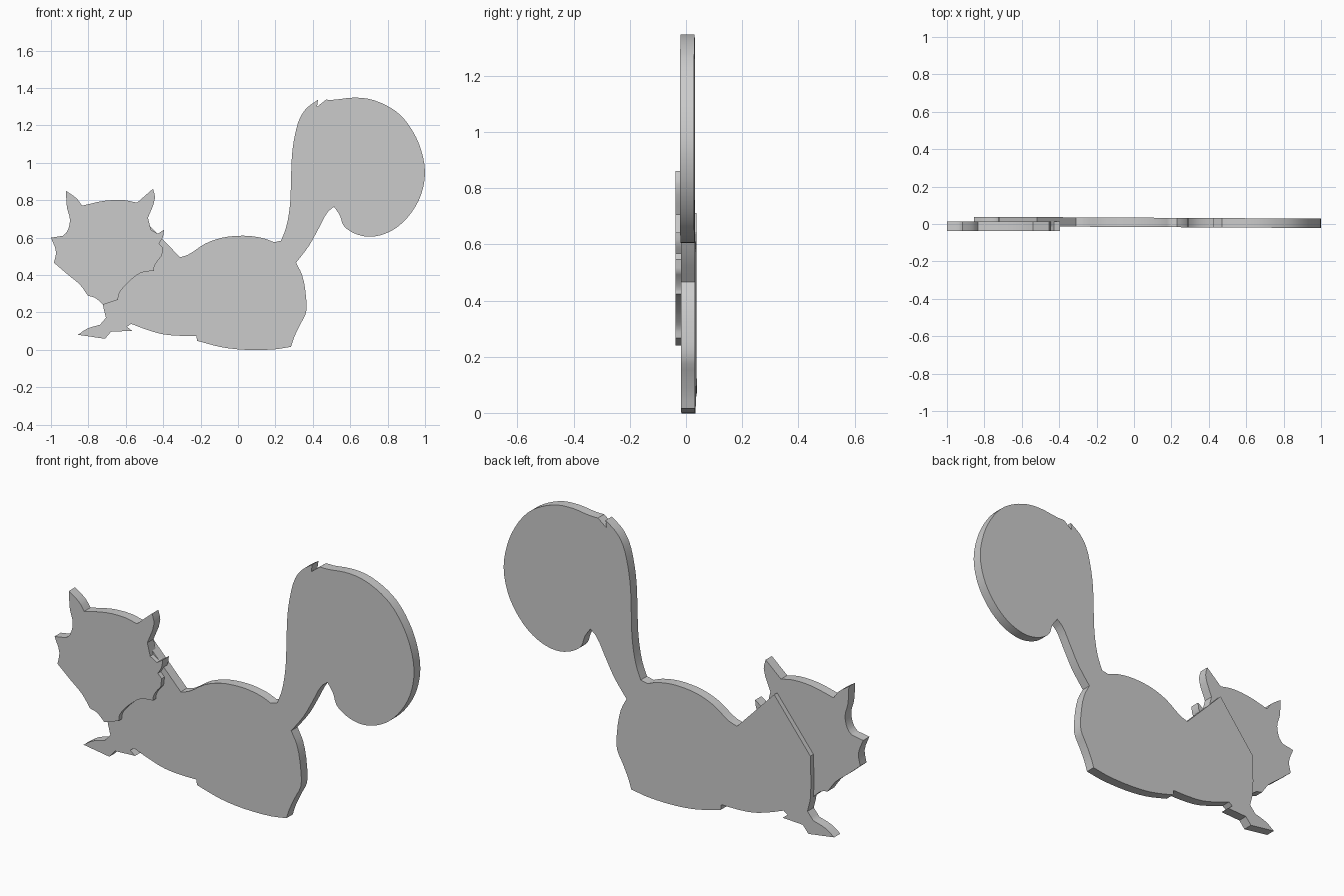
import bpy, bmesh, math
from mathutils import Vector

if "Cube" in bpy.data.objects:
    bpy.data.objects.remove(bpy.data.objects["Cube"])

UNIT = 187.0          # drawing units per model unit
ORIGIN = (238, 350)   # drawing position of x = 0, z = 0

# Body and tail outline, clockwise from the notch on top of the tail
BODY = [(318, 100), (317, 107), (326, 100), (334, 100), (352, 98), (368, 99), (385, 105),
        (400, 115), (413, 132), (421, 150), (425, 173), (421, 195), (412, 212), (399, 226),
        (385, 234), (370, 237), (358, 235), (348, 230), (343, 225), (340, 216), (334, 207),
        (328, 212), (319, 228), (309, 246), (296, 263), (302, 275), (306, 297), (306, 313),
        (300, 325), (294, 338), (291, 347), (275, 349.5), (245, 350), (222, 347.5),
        (197, 341), (196.5, 336), (180, 336), (163, 334.5), (147, 330), (131, 324),
        (127, 327), (132, 331), (111, 332), (105, 339), (78, 335), (87, 329), (100, 325),
        (106, 318), (103, 305), (103, 265), (141, 217), (180, 257.5), (188, 255), (205, 244),
        (222, 238), (240, 236), (252, 236.5), (265, 239), (274, 242.5), (281, 241),
        (286, 228), (290, 205), (291, 180), (292, 155), (295, 135), (300, 118), (307, 108)]

# Head outline, clockwise from the left ear tip
HEAD = [(66, 191), (77, 199), (82, 206), (105, 201), (125, 200.5), (137, 203), (153, 189),
        (155, 198), (148, 218), (151, 230), (158, 234), (164, 230), (163, 237), (159, 244),
        (163, 248), (162, 256), (157, 262), (154, 268), (154, 271), (141, 273), (130, 281),
        (124, 287), (119, 294), (118, 300), (103, 305), (95, 298), (88, 296), (80, 285),
        (68, 275), (54, 263), (56, 252), (51, 238), (63, 236), (67, 232), (70, 220), (67, 208)]

grey = bpy.data.materials.new("plain grey")
grey.diffuse_color = (0.6, 0.6, 0.6, 1)
grey.use_nodes = True
grey.node_tree.nodes["Principled BSDF"].inputs["Base Color"].default_value = grey.diffuse_color


def smooth_outline(points, steps=3):
    """Round gentle bends with Hermite segments and keep sharp corners."""
    p = [Vector(((x - ORIGIN[0]) / UNIT, (ORIGIN[1] - z) / UNIT)) for x, z in points]
    n = len(p)

    def tangent(i, chord):
        a, b = p[i] - p[i - 1], p[(i + 1) % n] - p[i]
        if a.angle(b) > math.radians(32):
            return chord
        return (a.normalized() + b.normalized()).normalized() * chord.length

    out = []
    for i in range(n):
        j = (i + 1) % n
        chord = p[j] - p[i]
        t0, t1 = tangent(i, chord), tangent(j, chord)
        for k in range(steps):
            t = k / steps
            out.append(p[i] * (2*t**3 - 3*t**2 + 1) + t0 * (t**3 - 2*t**2 + t)
                       + p[j] * (3*t**2 - 2*t**3) + t1 * (t**3 - t**2))
    return out


def plate(name, points, y_mid, slope, thickness=0.05):
    """Flat cut-out standing in xz, its mid plane at y_mid + slope * x."""
    bm = bmesh.new()
    outline = smooth_outline(points)
    rings = [[bm.verts.new((v.x, y_mid + slope * v.x + s * thickness / 2, v.y)) for v in outline]
             for s in (-1, 1)]
    front, back = rings
    bm.faces.new(front)
    bm.faces.new(back[::-1])
    for i in range(len(front)):
        bm.faces.new((front[i - 1], front[i], back[i], back[i - 1]))
    bmesh.ops.recalc_face_normals(bm, faces=bm.faces)
    mesh = bpy.data.meshes.new(name)
    bm.to_mesh(mesh)
    bm.free()
    mesh.materials.append(grey)
    obj = bpy.data.objects.new(name, mesh)
    bpy.context.collection.objects.link(obj)
    bpy.ops.object.select_all(action='DESELECT')
    obj.select_set(True)
    bpy.context.view_layer.objects.active = obj
    bpy.ops.object.shade_smooth_by_angle(angle=math.radians(35))
    return obj


plate("body_and_tail", BODY, 0.009, -0.0055)
plate("head", HEAD, -0.012, 0.0)
